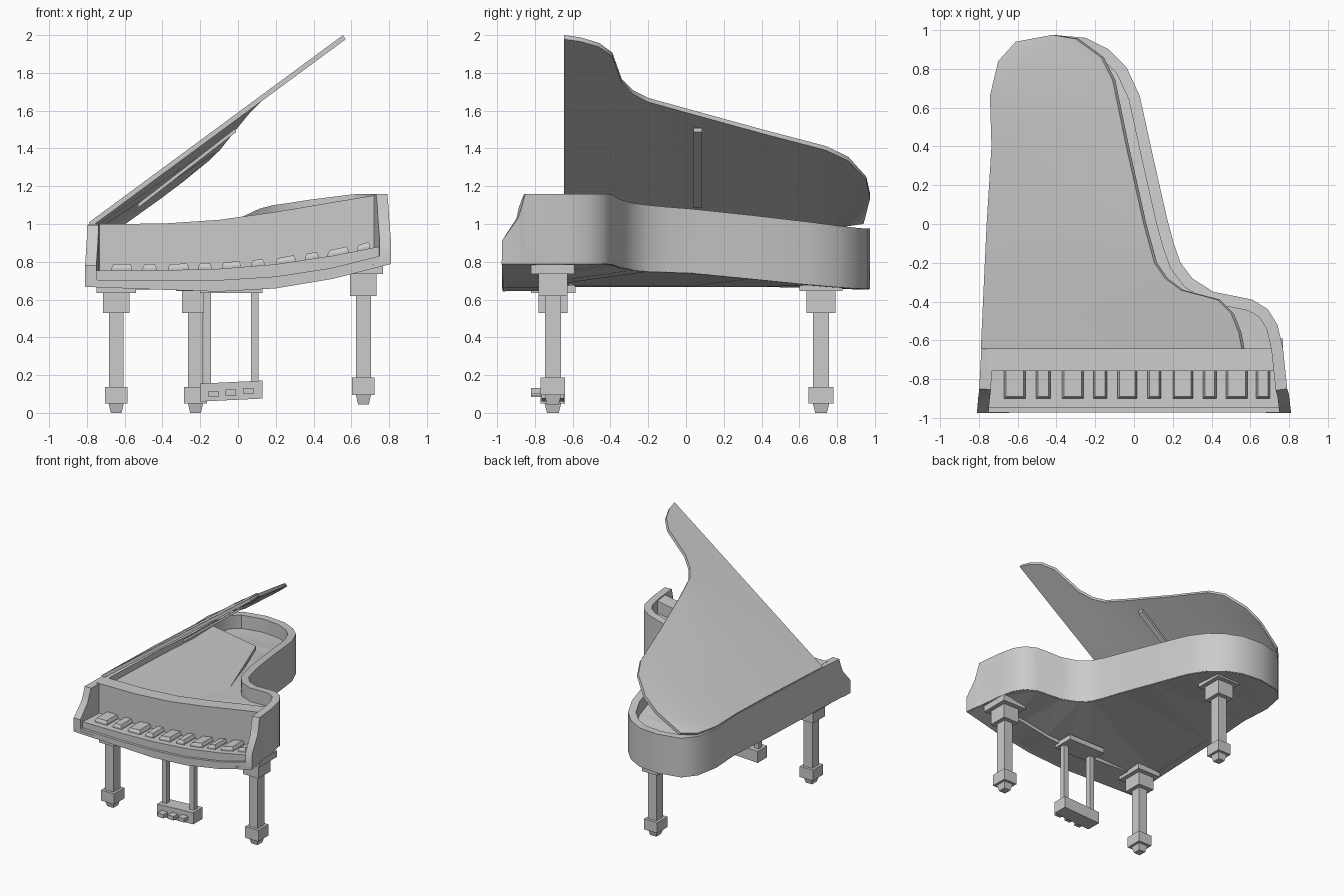
import bpy, bmesh
from mathutils import Vector
from math import radians

if "Cube" in bpy.data.objects:
    bpy.data.objects.remove(bpy.data.objects["Cube"])


def loft(name, rings, smooth=False):
    """Skin a list of equal-length closed rings and cap both ends."""
    bm = bmesh.new()
    vs = [[bm.verts.new(p) for p in r] for r in rings]
    n = len(rings[0])
    for a, b in zip(vs, vs[1:]):
        for i in range(n):
            j = (i + 1) % n
            bm.faces.new((a[i], a[j], b[j], b[i]))
    caps = [bm.faces.new(vs[0]), bm.faces.new(vs[-1])]
    bmesh.ops.triangulate(bm, faces=[f for f in caps if len(f.verts) > 4])
    bmesh.ops.recalc_face_normals(bm, faces=bm.faces)
    me = bpy.data.meshes.new(name)
    bm.to_mesh(me)
    bm.free()
    ob = bpy.data.objects.new(name, me)
    bpy.context.collection.objects.link(ob)
    if smooth:
        bpy.ops.object.select_all(action='DESELECT')
        ob.select_set(True)
        bpy.context.view_layer.objects.active = ob
        bpy.ops.object.shade_smooth_by_angle(angle=radians(35))
    return ob


def rect(x0, x1, y0, y1, z):
    return [(x0, y0, z), (x1, y0, z), (x1, y1, z), (x0, y1, z)]


def box(name, x0, x1, y0, y1, z0, z1):
    return loft(name, [rect(x0, x1, y0, y1, z0), rect(x0, x1, y0, y1, z1)])


# Case outline, left front round the tail to right front: x, y, bottom z, top z
path = [(-.81, -.975, .67, .78), (-.803, -.89, .67, .88), (-.80, -.87, .67, .93),
        (-.798, -.85, .67, .995), (-.787, -.64, .67, 1.0), (-.76, 0, .67, 1.0),
        (-.73, .4, .67, .995), (-.74, .66, .665, .985), (-.70, .84, .66, .98),
        (-.61, .935, .655, .975), (-.42, .975, .655, .975), (-.25, .96, .655, .975),
        (-.13, .90, .66, .98), (-.04, .81, .667, .99), (.03, .66, .68, 1.01),
        (.10, .34, .712, 1.047), (.17, .03, .742, 1.08), (.205, -.1, .747, 1.09),
        (.24, -.2, .75, 1.10), (.30, -.28, .757, 1.11), (.41, -.35, .77, 1.13),
        (.61, -.39, .785, 1.155), (.69, -.44, .79, 1.16), (.74, -.52, .79, 1.16),
        (.768, -.64, .79, 1.16), (.79, -.85, .79, 1.16), (.797, -.87, .79, 1.09),
        (.80, -.89, .79, 1.03), (.81, -.975, .79, .91)]


def inset(i, d):
    a, b = path[max(i - 1, 0)], path[min(i + 1, len(path) - 1)]
    t = Vector((b[0] - a[0], b[1] - a[1])).normalized()
    return path[i][0] + t.y * d, path[i][1] - t.x * d


# Rim with the two key arms
rings = []
for i, (x, y, zb, zt) in enumerate(path):
    u, v = inset(i, .06)
    if abs(y) > .97 and y < 0:
        v = y
    rings.append([(x, y, zb), (x, y, zt), (u, v, zt), (u, v, zb)])
loft("case_rim", rings, True)

# Curves of the front of the case along x
XS = [-.755, -.4, -.1, .2, .5, .755]
BOT = [.67, .655, .645, .662, .712, .782]
LIP = [.705, .70, .703, .722, .768, .832]
BED = [.755, .755, .763, .787, .832, .882]
TOP = [1.0, 1.002, 1.022, 1.064, 1.115, 1.157]


def at(curve, x):
    for k in range(len(XS) - 1):
        if x <= XS[k + 1] or k == len(XS) - 2:
            f = (x - XS[k]) / (XS[k + 1] - XS[k])
            return curve[k] + f * (curve[k + 1] - curve[k])


def bar(name, low, high, y0, y1):
    loft(name, [[(x, y0, a), (x, y1, a), (x, y1, b), (x, y0, b)]
                for x, a, b in zip(XS, low, high)], True)


bar("key_slip", BOT, LIP, -.972, -.72)
bar("key_bed", LIP, BED, -.95, -.72)
bar("fallboard", LIP, TOP, -.757, -.64)

# Underside panel and soundboard
under = [(*inset(i, .005), p[2] - .003) for i, p in enumerate(path)]
under += [(x, -.97, z - .003) for x, z in list(zip(XS, BOT))[-2:0:-1]]
loft("underside", [under, [(x, y, z + .02) for x, y, z in under]])
board = [(*inset(i, .05), p[3] - .11) for i, p in enumerate(path) if p[1] > -.65]
loft("soundboard", [[(x, y, z - .02) for x, y, z in board], board])

# Raised plate over the soundboard
plate = [(-.735, -.65, .95), (-.69, .65, .95), (-.20, .52, .96), (.17, -.46, .98), (.22, -.65, .985)]
loft("string_plate", [[(x, y, z - .03) for x, y, z in plate], plate])

# Keys, alternating wide and narrow
for k, (a, b) in enumerate([(-.67, -.56), (-.505, -.43), (-.37, -.26), (-.21, -.14), (-.085, .015),
                            (.07, .14), (.20, .305), (.355, .425), (.475, .585), (.63, .70)]):
    za, zb = at(BED, a), at(BED, b)
    ring = lambda d, h: [(a + d, -.90 + d, za + h), (b - d, -.90 + d, zb + h),
                         (b - d, -.75, zb + h), (a + d, -.75, za + h)]
    loft(f"key_{k + 1}", [ring(0, -.02), ring(0, .012), ring(.01, .032)])

# Open lid, tilted about the left side and drooping to the tail
lid_xy = [(-.79, -.645), (-.76, 0), (-.735, .4), (-.743, .66), (-.70, .84), (-.61, .94),
          (-.42, .975), (-.30, .955), (-.17, .86), (-.11, .74), (-.04, .4), (.05, 0),
          (.105, -.2), (.16, -.28), (.24, -.34), (.43, -.39), (.50, -.46), (.54, -.56), (.556, -.645)]
lid_top = []
for x, y in lid_xy:
    z = 1.008 + .737 * (x + .79) - max(0, .015 + .11 * y)
    lid_top.append((x, y, max(z, 1.008)))
loft("lid", [[(x + .014, y, z - .022) for x, y, z in lid_top], lid_top], True)

# Prop stick folded under the lid
loft("lid_prop", [[(x, y, z) for y, z in ((.04, z0), (.085, z0), (.085, z0 + .022), (.04, z0 + .022))]
                  for x, z0 in ((-.53, 1.085), (-.01, 1.487))])


# Legs: square sections stacked from foot to top plate
def leg(name, x, y, foot, shaft0, shaft1, cap, top):
    secs = [(.03, foot), (.042, foot + .05), (.063, foot + .05), (.063, shaft0), (.041, shaft0),
            (.041, shaft1), (.074, shaft1), (.074, cap), (.11, cap), (.11, top)]
    loft(name, [rect(x - h * .95, x + h * .95, y - h * 1.04, y + h * 1.04, z) for h, z in secs])


leg("front_left_leg", -.645, -.705, 0, .137, .53, .635, .68)
leg("front_right_leg", .664, -.705, .045, .187, .62, .735, .785)
leg("rear_leg", -.225, .715, 0, .137, .53, .645, .675)

# Pedal lyre
box("lyre_top_plate", -.20, .13, -.76, -.585, .635, .675)
for side, x in (("left", -.163), ("right", .088)):
    box(f"lyre_{side}_post", x - .02, x + .02, -.725, -.68, .14, .65)
loft("pedal_box", [[(x, -.765, z), (x, -.645, z), (x, -.645, z + .095), (x, -.765, z + .095)]
                   for x, z in ((-.20, .06), (.13, .076))])
for k, x in enumerate((-.13, -.038, .056)):
    z = .083 + .008 * k
    box(f"pedal_{k + 1}", x - .027, x + .027, -.82, -.74, z, z + .032)
